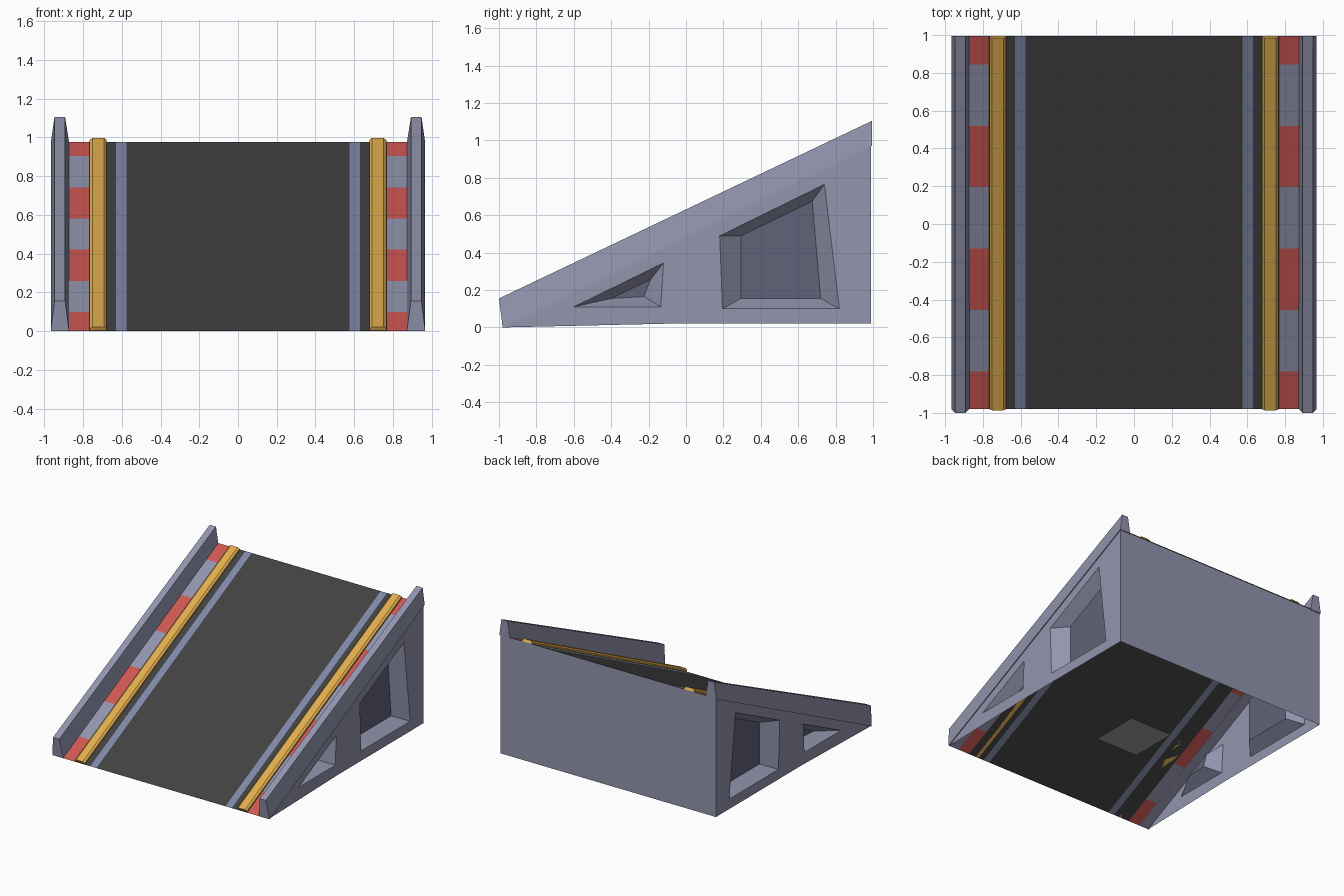
import bpy, bmesh

if "Cube" in bpy.data.objects:
    bpy.data.objects.remove(bpy.data.objects["Cube"])


def material(name, r, g, b):
    m = bpy.data.materials.new(name)
    lin = lambda c: ((c / 255 + 0.055) / 1.055) ** 2.4
    m.diffuse_color = (lin(r), lin(g), lin(b), 1)
    m.use_nodes = True
    m.node_tree.nodes["Principled BSDF"].inputs["Base Color"].default_value = m.diffuse_color
    return m


BODY = material("blue grey", 146, 149, 174)
RECESS = material("dark blue grey", 97, 99, 122)
DECK = material("charcoal", 66, 66, 66)
RED = material("red", 206, 87, 83)
YELLOW = material("yellow", 226, 174, 78)
STRIPE = material("soft blue", 128, 136, 168)
GREY = material("mid grey", 165, 165, 165)


def finish(name, bm, mats):
    me = bpy.data.meshes.new(name)
    bm.to_mesh(me)
    bm.free()
    for m in mats:
        me.materials.append(m)
    ob = bpy.data.objects.new(name, me)
    bpy.context.collection.objects.link(ob)
    return ob


def slope(y):
    return max(0.0, (y + 0.98) * 0.495)


def loft(name, front, back, mat):
    """Closed bar between two matching end profiles."""
    bm = bmesh.new()
    a = [bm.verts.new(p) for p in front]
    b = [bm.verts.new(p) for p in back]
    n = len(a)
    for i in range(n):
        j = (i + 1) % n
        bm.faces.new((a[i], a[j], b[j], b[i]))
    bm.faces.new(a)
    bm.faces.new(b)
    bmesh.ops.recalc_face_normals(bm, faces=bm.faces[:])
    return finish(name, bm, [mat])


# Sloping deck: a grid sheet coloured by column and row
xs = [0.575, 0.63, 0.68, 0.77, 0.88]
xs = [-x for x in reversed(xs)] + xs
ys = [-0.98, -0.78, -0.455, -0.13, 0.195, 0.52, 0.845, 0.995]
bm = bmesh.new()
grid = [[bm.verts.new((x, y, slope(y))) for x in xs] for y in ys]
for r in range(len(ys) - 1):
    for c in range(len(xs) - 1):
        f = bm.faces.new((grid[r][c], grid[r][c + 1], grid[r + 1][c + 1], grid[r + 1][c]))
        x = abs(xs[c] + xs[c + 1]) / 2
        if x > 0.77:                      # red and grey edge blocks
            f.material_index = 2 if r % 2 == 0 else 3
        elif 0.575 < x < 0.63:            # thin lane line
            f.material_index = 1
finish("ramp_deck", bm, [DECK, STRIPE, RED, BODY])

# Side panels with pocketed windows
OUTLINE = [(-0.98, 0.0), (-0.1, 0.02), (0.99, 0.02), (0.99, 0.975)]
POCKETS = [
    ([(0.18, 0.49), (0.74, 0.765), (0.82, 0.10), (0.195, 0.10)],
     [(0.295, 0.49), (0.675, 0.675), (0.72, 0.155), (0.295, 0.155)]),
    ([(-0.6, 0.11), (-0.12, 0.345), (-0.135, 0.11)],
     [(-0.40, 0.155), (-0.19, 0.255), (-0.225, 0.165)]),
]


def side_panel(name, s):
    bm = bmesh.new()

    def ring(pts, x):
        return [bm.verts.new((s * x, y, z)) for y, z in pts]

    def edges(vs):
        return [bm.edges.new((vs[i], vs[(i + 1) % len(vs)])) for i in range(len(vs))]

    outlines = edges(ring(OUTLINE, 0.96))
    rims = [ring(outer, 0.96) for outer, _ in POCKETS]
    for rim in rims:
        outlines += edges(rim)
    bmesh.ops.triangle_fill(bm, edges=outlines, use_beauty=True, normal=(s, 0, 0))
    for rim, (_, inner) in zip(rims, POCKETS):
        floor = ring(inner, 0.86)
        n = len(rim)
        for i in range(n):
            j = (i + 1) % n
            bm.faces.new((rim[i], rim[j], floor[j], floor[i]))
        bm.faces.new(floor).material_index = 1
    bmesh.ops.recalc_face_normals(bm, faces=bm.faces[:])
    bm.normal_update()
    if sum(f.normal.x * f.calc_area() for f in bm.faces) * s < 0:
        bmesh.ops.reverse_faces(bm, faces=bm.faces[:])
    finish(name, bm, [BODY, RECESS])


for side, s in (("left", -1), ("right", 1)):
    side_panel(side + "_side_panel", s)

    # Tapered kerb wall along the outer edge
    lo, top = (0.872, 0.967), (0.893, 0.948)

    def kerb(y0, z0, y1, z1):
        return [(s * lo[0], y0, z0), (s * lo[1], y0, z0),
                (s * top[1], y1, z1), (s * top[0], y1, z1)]
    loft(side + "_kerb_wall", kerb(-0.98, 0.0, -1.0, 0.155),
         kerb(0.995, 0.972, 0.995, 1.105), BODY)

    # Yellow guide rail with chamfered top
    prof = [(0.678, 0.0), (0.678, 0.014), (0.692, 0.028),
            (0.752, 0.028), (0.766, 0.014), (0.766, 0.0)]
    loft(side + "_guide_rail",
         [(s * x, -0.975 - 0.4 * h, slope(-0.975) + h * 0.7) for x, h in prof],
         [(s * x, 0.995 - 0.4 * h, slope(0.995) + h * 0.7) for x, h in prof], YELLOW)

# Upright back wall
bm = bmesh.new()
bm.faces.new([bm.verts.new(p) for p in
              ((0.96, 0.99, 0.02), (-0.96, 0.99, 0.02), (-0.96, 0.99, 0.975), (0.96, 0.99, 0.975))])
finish("back_wall", bm, [BODY])

# Small ground plate under the ramp, facing down
bm = bmesh.new()
bm.faces.new([bm.verts.new(p) for p in
              ((-0.19, -0.2, 0), (-0.19, 0.2, 0), (0.19, 0.2, 0), (0.19, -0.2, 0))])
finish("ground_plate", bm, [GREY])
